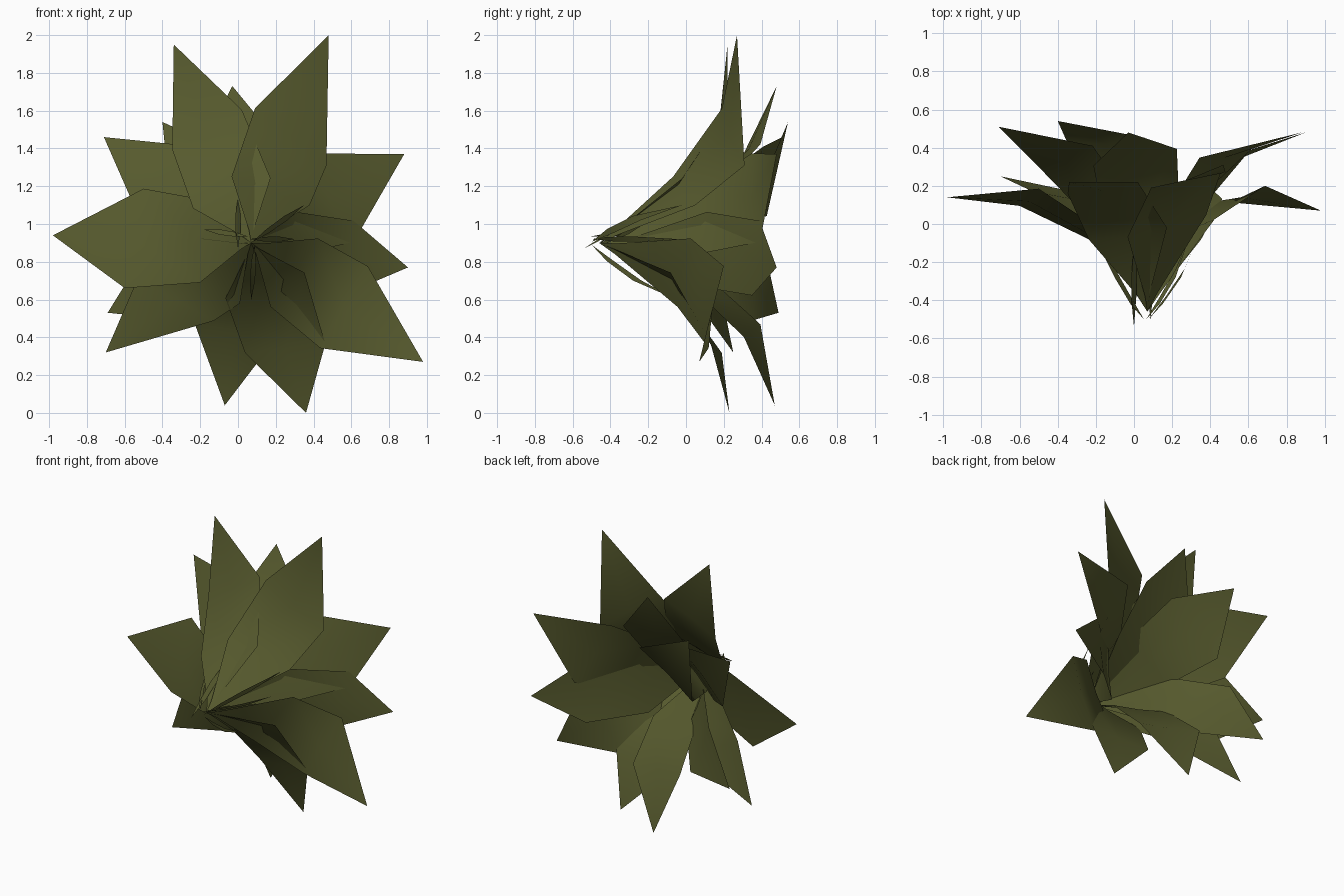
import bpy, bmesh, math
from mathutils import Vector

if "Cube" in bpy.data.objects:
    bpy.data.objects.remove(bpy.data.objects["Cube"])

green = bpy.data.materials.new("olive green")
green.diffuse_color = (0.094, 0.102, 0.027, 1)
green.use_nodes = True
green.node_tree.nodes["Principled BSDF"].inputs["Base Color"].default_value = green.diffuse_color


def leaf(name, base, tip, sections, twist=0.0, skew=0.0):
    """Leaf blade: sections = (fraction of reach, y, half width), then a point.
    twist tips the blade towards +y on one side, skew slides one side outwards."""
    base, tip = Vector(base), Vector(tip)
    reach = tip - base
    out = Vector((reach.x, 0, reach.z)).normalized()
    side = Vector((out.z, 0, -out.x))
    bm = bmesh.new()
    start = bm.verts.new(base)
    end = bm.verts.new(tip)
    rows = []
    for n, (f, y, w) in enumerate(sections):
        c = base + reach * f
        c.y = y
        k = skew if n == 2 else 0
        s = (side + Vector((0, twist, 0)) + out * k) * w
        rows.append([bm.verts.new(c - s), bm.verts.new(c + Vector((0, -w * 0.08, 0))),
                     bm.verts.new(c + s)])
    for i in (0, 1):
        bm.faces.new((start, rows[0][i], rows[0][i + 1]))
        for a, b in zip(rows, rows[1:]):
            bm.faces.new((a[i], b[i], b[i + 1], a[i + 1]))
        bm.faces.new((rows[-1][i], end, rows[-1][i + 1]))
    bmesh.ops.recalc_face_normals(bm, faces=bm.faces)
    # outer (front) side is the face side
    if sum(f.normal.y * f.calc_area() for f in bm.faces) > 0:
        bmesh.ops.reverse_faces(bm, faces=bm.faces)
    for f in bm.faces:
        f.smooth = True
    me = bpy.data.meshes.new(name)
    bm.to_mesh(me)
    bm.free()
    me.materials.append(green)
    bpy.context.collection.objects.link(bpy.data.objects.new(name, me))


# outer ring of broad leaves:
# tip x, y, z, waist y, shoulder fraction, shoulder y, half width, twist, skew
outer = [(-0.98, 0.14, 0.94, -0.06, 0.59, 0.14, 0.265, 0.17, -0.15),
         (-0.34, 0.22, 1.95, -0.05, 0.57, 0.19, 0.21, 0.14, 0.15),
         (0.48, 0.27, 2.0, -0.01, 0.51, 0.25, 0.23, 0.26, -0.33),
         (0.98, 0.07, 0.27, -0.01, 0.54, 0.16, 0.25, -0.16, 0.08),
         (0.36, 0.23, 0.0, -0.05, 0.62, 0.16, 0.21, 0.14, -0.2),
         (-0.70, 0.25, 0.32, -0.01, 0.52, 0.15, 0.21, 0.1, 0.45)]
for i, (x, y, z, wy, f, sy, w, t, k) in enumerate(outer):
    leaf(f"outer_leaf_{i}", (0.07, -0.46, 0.9), (x, y, z),
         [(0.05, -0.37, 0.035), (0.25, wy, 0.22), (f, sy, w)], t, k)

# inner ring, lying deeper behind the outer leaves
inner = [(-0.03, 0.48, 1.73, 0.60, 0.35, 0.22, 0.2), (0.88, 0.48, 1.37, 0.51, 0.37, 0.27, 0.08),
         (0.90, 0.48, 0.77, 0.62, 0.37, 0.20, -0.1), (-0.07, 0.47, 0.04, 0.54, 0.35, 0.22, 0.2),
         (-0.69, 0.49, 0.53, 0.58, 0.38, 0.22, 0.15), (-0.71, 0.51, 1.46, 0.55, 0.36, 0.25, 0.2),
         (-0.40, 0.54, 1.54, 0.45, 0.44, 0.25, 0.05)]
for i, (x, y, z, f, sy, w, t) in enumerate(inner):
    leaf(f"inner_leaf_{i}", (0.06, -0.42, 0.9), (x, y, z),
         [(0.05, -0.30, 0.03), (0.26, 0.09, 0.2), (f, sy, w)], t)

# thin sprouts round the stem end
sprouts = [(0.0, -0.10, 1.14), (-0.18, -0.12, 0.97), (0.30, -0.04, 0.92),
           (0.35, -0.02, 1.10), (0.07, -0.05, 0.60)]
for i, tip in enumerate(sprouts):
    b = (0.0, -0.54, 0.87) if i == 0 else (0.04 + 0.012 * i, -0.50, 0.95 - 0.015 * i)
    leaf(f"stem_sprout_{i}", b, tip, [(0.3, -0.40, 0.012), (0.65, -0.26, 0.014)], 1.5)
